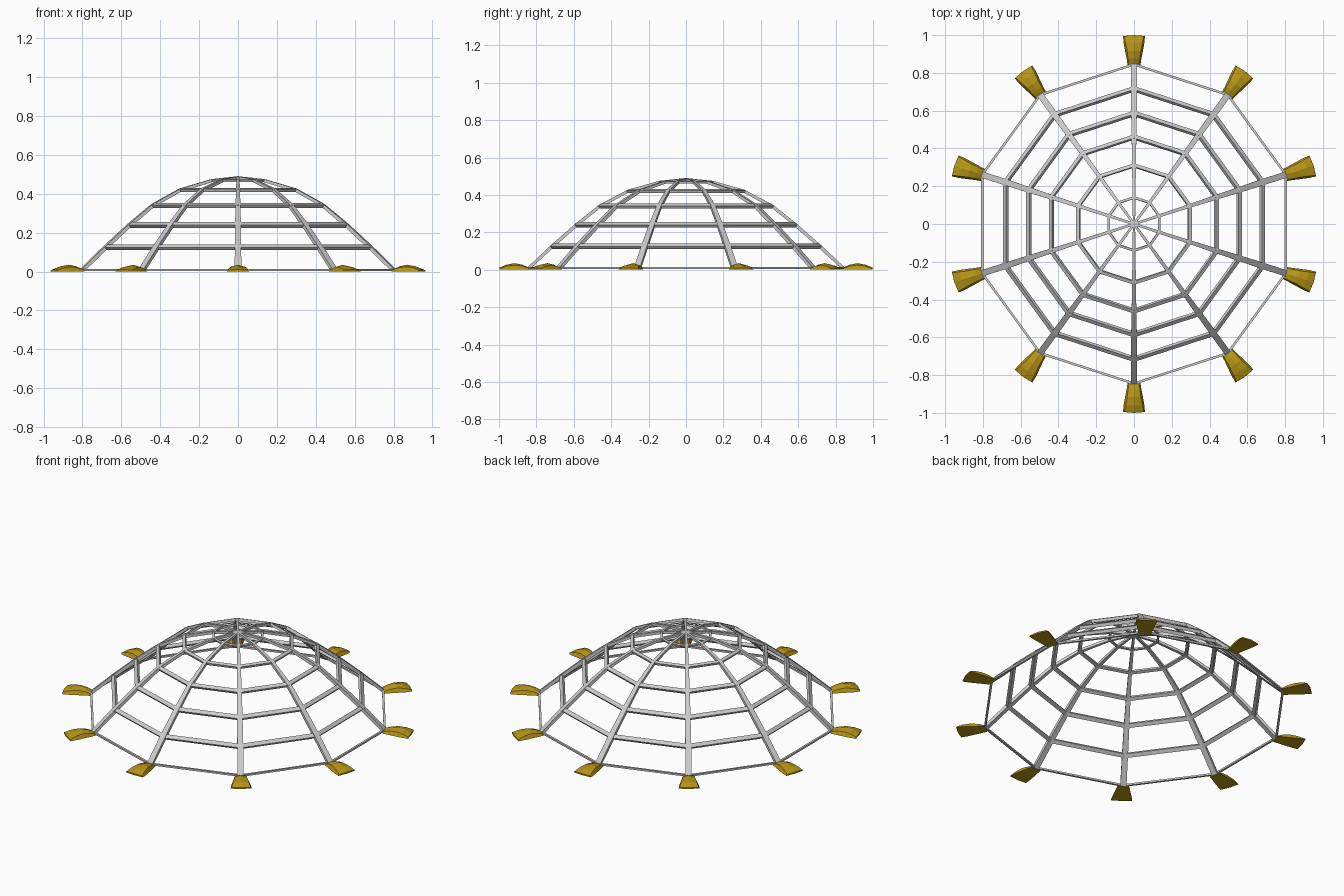
import bpy, bmesh, math
from mathutils import Vector

if "Cube" in bpy.data.objects:
    bpy.data.objects.remove(bpy.data.objects["Cube"])

N = 10
# dome profile: radius, height, rib width, ring bar size
PROFILE = [(0.0, 0.483, 0.012, 0), (0.14, 0.468, 0.016, 0.013), (0.31, 0.420, 0.020, 0.019),
           (0.46, 0.340, 0.025, 0.022), (0.585, 0.240, 0.030, 0.024),
           (0.715, 0.125, 0.033, 0.024), (0.845, 0.009, 0.034, 0.013)]
ANGLES = [math.pi / 2 + k * 2 * math.pi / N for k in range(N)]


def material(name, color):
    m = bpy.data.materials.new(name)
    m.diffuse_color = (*color, 1)
    m.use_nodes = True
    m.node_tree.nodes["Principled BSDF"].inputs["Base Color"].default_value = m.diffuse_color
    return m


GREY = material("light grey metal", (0.60, 0.60, 0.60))
YELLOW = material("mustard yellow", (0.46, 0.30, 0.008))


def polar(a, r, z, side=0.0):
    return Vector((r * math.cos(a) - side * math.sin(a), r * math.sin(a) + side * math.cos(a), z))


def loft(name, sections, mat, closed=False):
    """Skin a list of equal-length cross-sections."""
    bm = bmesh.new()
    rows = [[bm.verts.new(p) for p in s] for s in sections]
    n = len(rows[0])
    for i in range(len(rows) if closed else len(rows) - 1):
        a, b = rows[i], rows[(i + 1) % len(rows)]
        for j in range(n):
            bm.faces.new((a[j], a[(j + 1) % n], b[(j + 1) % n], b[j]))
    if not closed:
        bm.faces.new(rows[0])
        bm.faces.new(rows[-1])
    bmesh.ops.recalc_face_normals(bm, faces=bm.faces)
    me = bpy.data.meshes.new(name)
    bm.to_mesh(me)
    bm.free()
    me.materials.append(mat)
    ob = bpy.data.objects.new(name, me)
    bpy.context.collection.objects.link(ob)


def frame(i):
    """Tangent and outward normal of the profile at point i."""
    p = PROFILE[max(i - 1, 0)]
    q = PROFILE[min(i + 1, len(PROFILE) - 1)]
    t = Vector((q[0] - p[0], q[1] - p[1])).normalized()
    if i == 0:
        t = Vector((1, 0))
    return t, Vector((-t.y, t.x))


# curved ribs, tapering to the crown
for k, a in enumerate(ANGLES):
    secs = []
    for i, (r, z, w, s) in enumerate(PROFILE):
        t, nrm = frame(i)
        d = 0.006 + 0.10 * w
        c = Vector((r, z))
        if i == len(PROFILE) - 1:
            lo, hi = Vector((r - 0.008, 0.0)), Vector((r + 0.008, 0.008))
        else:
            lo, hi = c - nrm * d, c + nrm * d
        secs.append([polar(a, p.x, p.y, sd) for p, sd in
                     ((lo, -w / 2), (lo, w / 2), (hi, w / 2), (hi, -w / 2))])
    loft(f"rib_{k + 1}", secs, GREY)

# ten-sided horizontal rings
for i, (r, z, w, s) in enumerate(PROFILE[1:], 1):
    t, nrm = frame(i)
    if i == len(PROFILE) - 1:
        t, nrm = Vector((1, 0)), Vector((0, 1))
    c, h = Vector((r, z)), s / 2
    quad = [c + t * (u * h) + nrm * (v * h * 0.8) for u, v in ((-1, -1), (1, -1), (1, 1), (-1, 1))]
    loft(f"ring_{i}", [[polar(a, p.x, p.y) for p in quad] for a in ANGLES], GREY, True)

# flared feet: radius, top height, bottom half-width, top half-width
FOOT = [(0.842, 0.012, 0.034, 0.026), (0.875, 0.027, 0.039, 0.031),
        (0.915, 0.035, 0.047, 0.036), (0.960, 0.027, 0.055, 0.045), (0.995, 0.010, 0.058, 0.052)]
for k, a in enumerate(ANGLES):
    secs = []
    for r, h, wb, wt in FOOT:
        bow = 0.005 if r > 0.99 else 0.0
        secs.append([polar(a, r, 0, -wb), polar(a, r + bow, 0, 0), polar(a, r, 0, wb),
                     polar(a, r, h * 0.7, wt), polar(a, r + bow, h, 0.0), polar(a, r, h * 0.7, -wt)])
    loft(f"foot_{k + 1}", secs, YELLOW)
